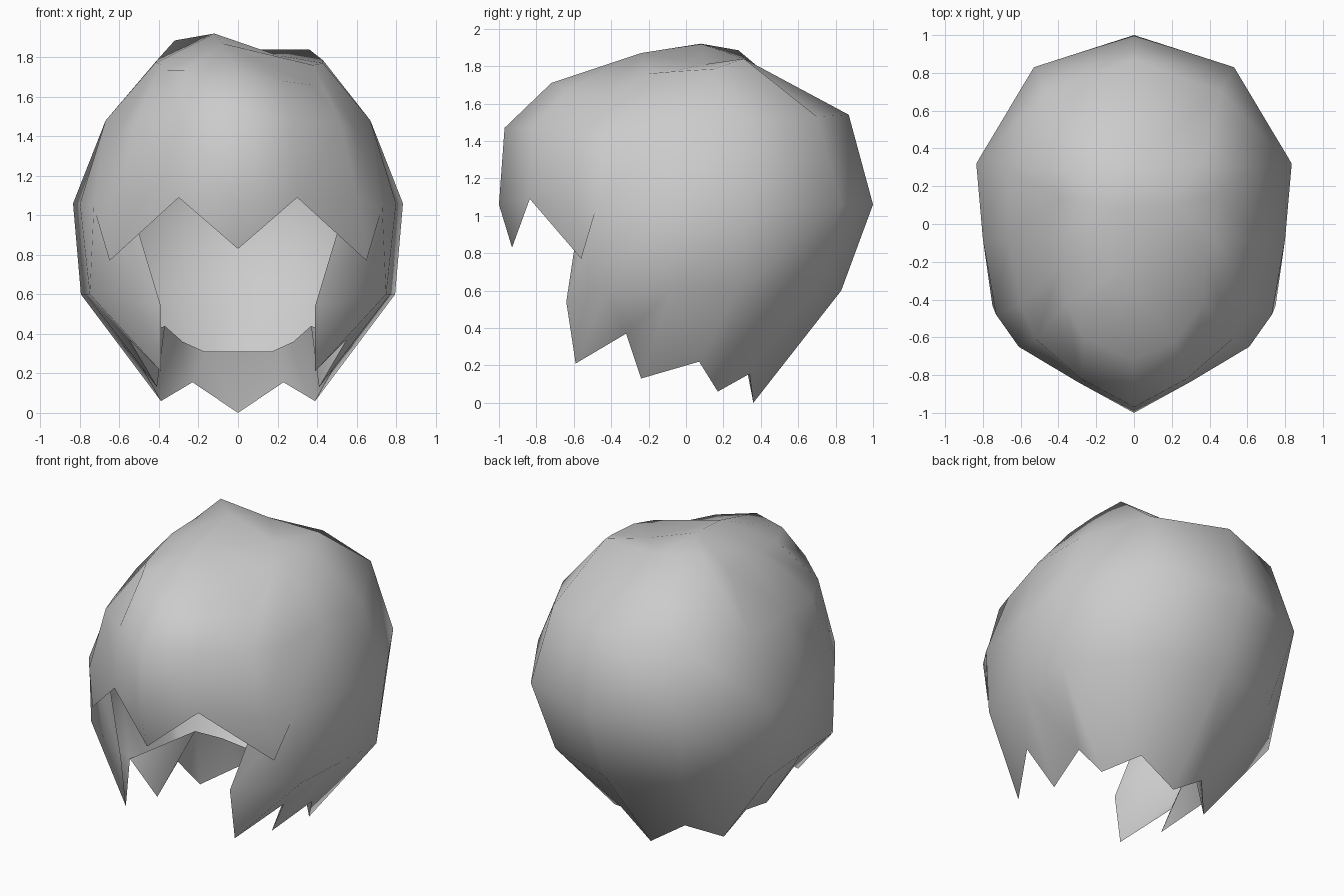
import bpy
import bmesh

old = bpy.data.objects.get("Cube")
if old:
    bpy.data.objects.remove(old, do_unlink=True)

mat = bpy.data.materials.new("hair_grey")
mat.use_nodes = True
GREY = (0.6, 0.6, 0.6, 1.0)
mat.diffuse_color = GREY
mat.node_tree.nodes["Principled BSDF"].inputs["Base Color"].default_value = GREY

# Half rings, running from the back centre to the front centre.
# The crown is uneven, so its ring has a left (+x) and a right (-x) half.
upper_left = [(0, .31, 1.84), (.36, .31, 1.84), (.43, .15, 1.785), (.43, -.08, 1.77),
              (.38, -.2, 1.76), (.37, -.42, 1.66), (.22, -.62, 1.68), (0, -.72, 1.71)]
upper_right = [(0, .31, 1.84), (-.32, .28, 1.885), (-.41, .15, 1.785), (-.42, -.08, 1.77),
               (-.39, -.22, 1.765), (-.36, -.42, 1.735), (-.27, -.6, 1.735), (0, -.72, 1.71)]
middle = [(0, .87, 1.54), (.46, .70, 1.53), (.67, .3, 1.48), (.67, -.08, 1.48),
          (.6, -.43, 1.43), (.52, -.61, 1.46), (.28, -.82, 1.47), (0, -.97, 1.47)]
equator = [(0, 1.0, 1.06), (.53, .83, 1.06), (.835, .32, 1.06), (.8, -.08, 1.06),
           (.73, -.48, 1.04), (.61, -.65, 1.07), (.3, -.835, 1.09), (0, -1.0, 1.06)]
lower = [(0, .83, .6), (.46, .68, .6), (.795, .28, .6), (.77, -.08, .6), (.75, -.43, .6)]
# Zigzag hem from the back tip to the front lock, and the inner rim above it
hem = [(0, .36, 0), (.23, .34, .155), (.39, .17, .06), (.48, .07, .22),
       (.41, -.24, .13), (.55, -.32, .37), (.39, -.59, .21)]
rim = [(.17, .3, .31), (.28, .24, .36), (.37, .09, .44)]
lock_edge, lock_top = (.39, -.64, .54), (.55, -.56, 1.07)
side_tip, front_tip = (.65, -.56, .77), (0, -.93, .83)
# Crown points
peak, ridge, dip = (-.12, .08, 1.92), (-.08, -.24, 1.87), (.2, .1, 1.81)


def mirrored(faces, side):
    """Copy faces to one side; centre points stay shared."""
    return [tuple((p[0] * side if p[0] else 0, p[1], p[2]) for p in f) for f in faces]


def build(name, faces):
    """Make a smooth sheet from faces given as points."""
    bm = bmesh.new()
    cache = {}
    for face in faces:
        for p in face:
            if p not in cache:
                cache[p] = bm.verts.new(p)
        bm.faces.new([cache[p] for p in face])
    bmesh.ops.recalc_face_normals(bm, faces=bm.faces[:])
    for f in bm.faces:
        f.smooth = True
    me = bpy.data.meshes.new(name)
    bm.to_mesh(me)
    bm.free()
    me.materials.append(mat)
    ob = bpy.data.objects.new(name, me)
    bpy.context.collection.objects.link(ob)


def bands(a, b):
    """Quads between two half rings."""
    return [(a[i], a[i + 1], b[i + 1], b[i]) for i in range(min(len(a), len(b)) - 1)]


# Sides and back, down to the hem
h, w = hem, lower
half = bands(middle, equator) + bands(equator, lower)
half += [(w[0], h[0], h[1]), (w[0], h[1], w[1]), (w[1], h[1], h[2]), (w[1], h[2], w[2]),
         (w[2], h[2], h[3]), (w[2], h[3], w[3]), (w[3], h[3], h[4]), (w[3], h[4], h[5]),
         (w[3], h[5], w[4]), (w[4], h[5], h[6]), (w[4], h[6], lock_edge)]
# Front lock tucked behind the fringe
half += [(equator[4], w[4], lock_edge, lock_top)]
# Fringe points
half += [(equator[4], equator[5], side_tip), (equator[5], equator[6], side_tip),
         (equator[6], equator[7], front_tip)]

shell = []
for side, ring, hub in ((1, upper_left, dip), (-1, upper_right, peak)):
    shell += mirrored(half, side)
    # Dome and crown
    shell += bands(ring, mirrored([middle], side)[0])
    shell += [(ring[i], ring[i + 1], hub) for i in range(4)]
    shell += [(ring[4], ridge, hub)]
    shell += [(ring[i], ring[i + 1], ridge) for i in range(4, 7)]
shell += [(upper_left[0], dip, peak), (dip, ridge, peak)]
build("hair_shell", shell)

# Underside folding from the hem up to the neck rim
r = rim
fold = [(h[0], h[1], r[0]), (h[1], r[1], r[0]), (h[1], h[2], r[1]), (h[2], r[2], r[1]),
        (h[2], h[3], r[2]), (h[3], h[4], r[2]), (h[4], h[5], r[2])]
under = mirrored(fold, 1) + mirrored(fold, -1)
under.append((h[0], r[0], mirrored([r], -1)[0][0]))
build("neck_underside", under)
